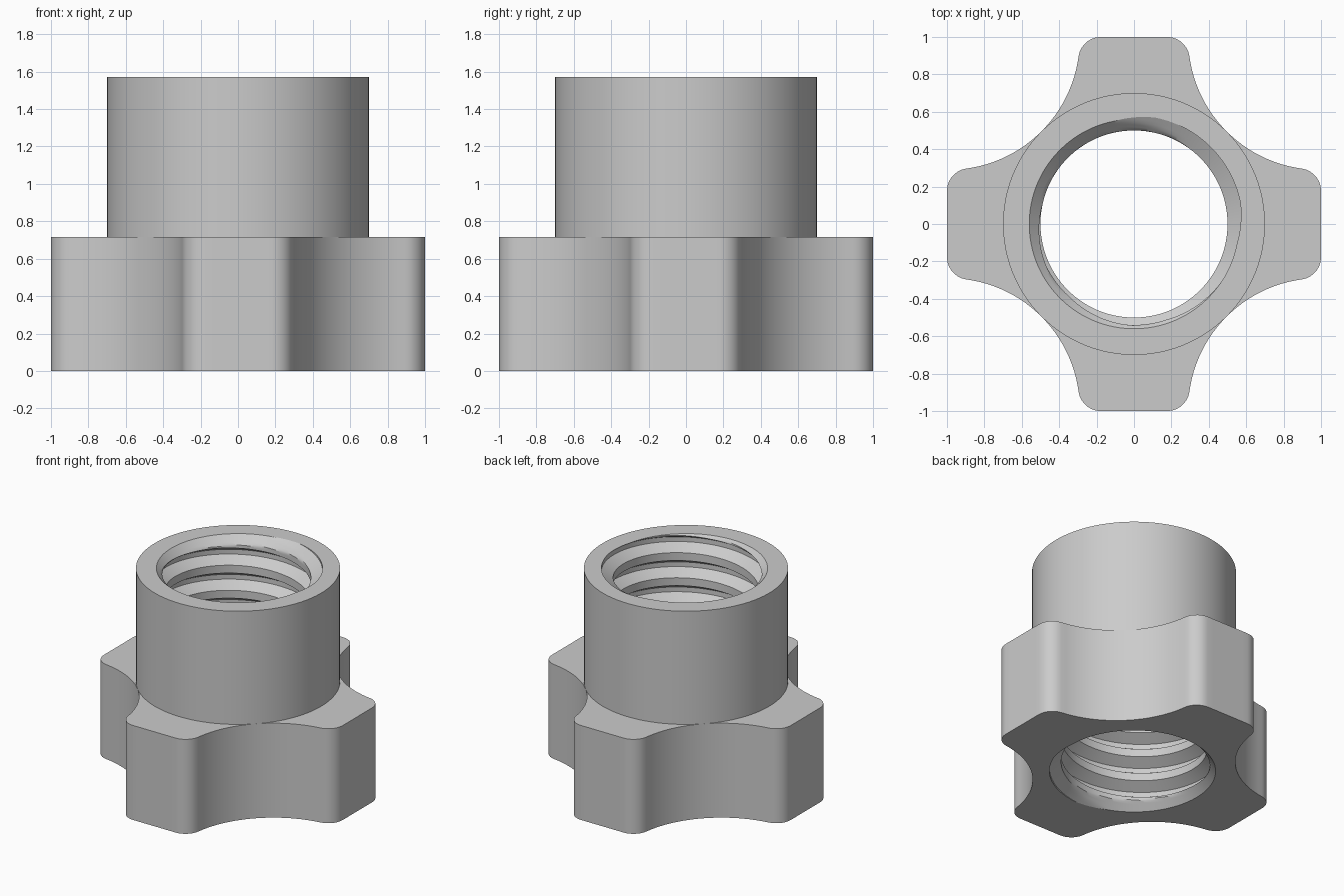
import bpy
import bmesh
from math import sin, cos, pi, tau, atan2, hypot, sqrt

if "Cube" in bpy.data.objects:
    bpy.data.objects.remove(bpy.data.objects["Cube"], do_unlink=True)

HEIGHT, BASE_TOP = 1.572, 0.715
COLLAR_R, ROOT_R, CREST_R = 0.70, 0.58, 0.50
PITCH, ROWS = 0.19, 16
RIM_R = 0.56                                # lead-in chamfer radius
SCOOP_C, SCOOP_R, FILLET = 0.99, 0.70, 0.12  # scoops between the grips


def quarter_outline():
    """Grip end, rounded corner, concave scoop, rounded corner."""
    fx = 1 - FILLET
    fy = SCOOP_C - sqrt((SCOOP_R + FILLET) ** 2 - (SCOOP_C - fx) ** 2)
    turn = atan2(SCOOP_C - fy, SCOOP_C - fx)
    pts = [(1, fy * (2 * i / 8 - 1)) for i in range(1, 8)]
    corner = [(fx + FILLET * cos(turn * i / 7), fy + FILLET * sin(turn * i / 7))
              for i in range(8)]
    start, end = pi + turn, 1.5 * pi - turn
    scoop = []
    for i in range(1, 24):
        a = start + (end - start) * i / 24
        scoop.append((SCOOP_C + SCOOP_R * cos(a), SCOOP_C + SCOOP_R * sin(a)))
    return pts + corner + scoop + [(y, x) for x, y in reversed(corner)]


quarter = [(hypot(x, y), atan2(y, x)) for x, y in quarter_outline()]
polar = [(r, a + q * pi / 2) for q in range(4) for r, a in quarter]
N = len(polar)
OFFSET = 1.5 / ROWS + 1 / 8 - HEIGHT / PITCH


def bore_radius(angle, z):
    """Trapezoid helical thread with a chamfer at both mouths."""
    p = ((z / PITCH - angle / tau + OFFSET) % 1) * ROWS
    depth = min(max(min((p - 3) / 4, (ROWS - p) / 4), 0), 1)
    thread = ROOT_R + (CREST_R - ROOT_R) * depth
    return max(thread, RIM_R - min(z, HEIGHT - z))


bm = bmesh.new()
cache = {}


def vert(i, r, z):
    i %= N
    key = (i, round(r, 4), round(z, 4))
    if key not in cache:
        a = polar[i][1]
        cache[key] = bm.verts.new((r * cos(a), r * sin(a), z))
    return cache[key]


def face(*verts):
    unique = list(dict.fromkeys(verts))
    if len(unique) > 2 and not bm.faces.get(unique):
        bm.faces.new(unique)


def bore_vert(i, row):
    a = polar[i % N][1] + (tau if i >= N else 0)
    z = PITCH * (row / ROWS + a / tau - OFFSET)
    z = min(max(z, 0), HEIGHT)
    return vert(i, bore_radius(a, z), z)


# outer shell: bottom, grips, shoulder, collar and top rim
for i in range(N):
    rings = []
    for j in (i, (i + 1) % N):
        star, a = polar[j]
        rings.append([vert(j, bore_radius(a, 0), 0), vert(j, star, 0),
                      vert(j, star, BASE_TOP), vert(j, COLLAR_R, BASE_TOP),
                      vert(j, COLLAR_R, HEIGHT),
                      vert(j, bore_radius(a, HEIGHT), HEIGHT)])
    left, right = rings
    for k in range(len(left) - 1):
        face(left[k], right[k], right[k + 1], left[k + 1])

# threaded bore: rows follow the helix and flatten at the mouths
first = int(OFFSET * ROWS) - 2 * ROWS
last = int((HEIGHT / PITCH + OFFSET) * ROWS) + 2 * ROWS
for row in range(first, last):
    for i in range(N):
        face(bore_vert(i, row), bore_vert(i, row + 1),
             bore_vert(i + 1, row + 1), bore_vert(i + 1, row))

bmesh.ops.recalc_face_normals(bm, faces=bm.faces)
mesh = bpy.data.meshes.new("threaded_knob_nut")
bm.to_mesh(mesh)
bm.free()

# plain grey material
grey = bpy.data.materials.new("plain_grey")
grey.use_nodes = True
colour = (0.6, 0.6, 0.6, 1)
grey.diffuse_color = colour
grey.node_tree.nodes["Principled BSDF"].inputs["Base Color"].default_value = colour
mesh.materials.append(grey)

nut = bpy.data.objects.new("threaded_knob_nut", mesh)
bpy.context.collection.objects.link(nut)
bpy.ops.object.select_all(action="DESELECT")
nut.select_set(True)
bpy.context.view_layer.objects.active = nut
bpy.ops.object.shade_smooth_by_angle(angle=pi / 6)
